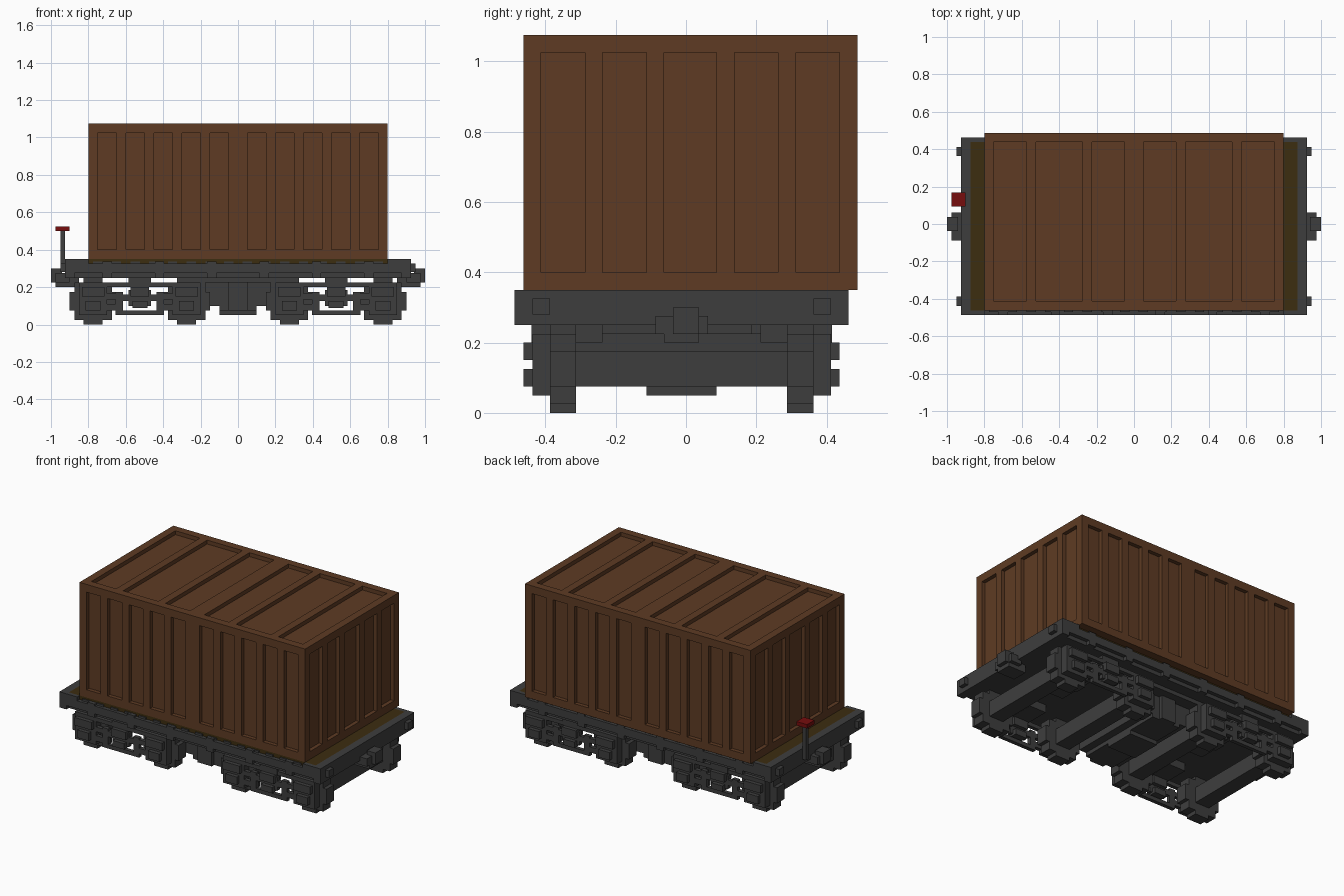
import bpy, bmesh
from mathutils import Vector

cube = bpy.data.objects.get("Cube")
if cube:
    bpy.data.objects.remove(cube, do_unlink=True)

YC = -0.0125      # lengthwise centre line of the underframe


def material(name, rgb):
    m = bpy.data.materials.new(name)
    m.use_nodes = True
    col = (*rgb, 1)
    m.diffuse_color = col
    bsdf = m.node_tree.nodes["Principled BSDF"]
    bsdf.inputs["Base Color"].default_value = col
    bsdf.inputs["Roughness"].default_value = 0.9
    return m


BROWN = material("rust brown", (0.112, 0.044, 0.017))
GREY = material("dark grey", (0.048, 0.048, 0.048))
OLIVE = material("dark olive wood", (0.046, 0.026, 0.005))
RED = material("dark red", (0.18, 0.004, 0.004))


def finish(name, bm, mat):
    me = bpy.data.meshes.new(name)
    bm.to_mesh(me)
    bm.free()
    me.materials.append(mat)
    ob = bpy.data.objects.new(name, me)
    bpy.context.collection.objects.link(ob)
    return ob


def boxes(name, mat, parts):
    """One object from boxes given as (x0, x1, y0, y1, z0, z1)."""
    bm = bmesh.new()
    for x0, x1, y0, y1, z0, z1 in parts:
        made = bmesh.ops.create_cube(bm, size=1)
        for v in made["verts"]:
            v.co = ((x0 + x1) / 2 + v.co.x * (x1 - x0),
                    (y0 + y1) / 2 + v.co.y * (y1 - y0),
                    (z0 + z1) / 2 + v.co.z * (z1 - z0))
    return finish(name, bm, mat)


def flip_x(parts):
    return [(-b, -a, *rest) for a, b, *rest in parts]


def flip_y(parts):
    return [(a, b, 2 * YC - d, 2 * YC - c, e, f) for a, b, c, d, e, f in parts]


def shift_x(parts, dx):
    return [(a + dx, b + dx, *rest) for a, b, *rest in parts]


# --- Container: five ribbed sides with recessed panels, plain floor ---
def quad(bm, pts, outward):
    f = bm.faces.new([bm.verts.new(p) for p in pts])
    f.normal_update()
    if f.normal.dot(outward) < 0:
        f.normal_flip()


def panelled_side(bm, axis, level, sign, us, vs, depth=0.025):
    """Grid of cells; each cell with odd row and column is a recessed panel."""
    ua, va = [a for a in range(3) if a != axis]

    def pt(u, v, w):
        p = Vector((0, 0, 0))
        p[ua], p[va], p[axis] = u, v, w
        return p

    normal = Vector((0, 0, 0))
    normal[axis] = sign
    inner = level - sign * depth
    for i in range(len(us) - 1):
        for j in range(len(vs) - 1):
            ring = [(us[i], vs[j]), (us[i + 1], vs[j]),
                    (us[i + 1], vs[j + 1]), (us[i], vs[j + 1])]
            panel = i % 2 and j % 2
            quad(bm, [pt(u, v, inner if panel else level) for u, v in ring], normal)
            if panel:
                mid = pt((us[i] + us[i + 1]) / 2, (vs[j] + vs[j + 1]) / 2, level)
                for k in range(4):
                    a, b = ring[k], ring[(k + 1) % 4]
                    edge_mid = (pt(*a, level) + pt(*b, level)) / 2
                    quad(bm, [pt(*a, level), pt(*b, level),
                              pt(*b, inner), pt(*a, inner)], mid - edge_mid)


X, Y0, Y1, Z0, Z1 = 0.8, -0.4625, 0.4875, 0.35, 1.075
half = [e for k in range(5) for e in (0.05 + 0.15 * k, 0.15 + 0.15 * k)] + [X]
long_cuts = [-v for v in reversed(half)] + half
end_cuts = [Y0, -0.4125, -0.2875, -0.2375, -0.1125, -0.0625, 0.0875,
            0.1375, 0.2625, 0.3125, 0.4375, Y1]
roof_half = [0.05, 0.225, 0.275, 0.525, 0.575, 0.75, X]
roof_cuts = [-v for v in reversed(roof_half)] + roof_half
heights = [Z0, 0.4, 1.025, Z1]

bm = bmesh.new()
for s in (-1, 1):
    panelled_side(bm, 0, s * X, s, end_cuts, heights)
    panelled_side(bm, 1, Y0 if s < 0 else Y1, s, long_cuts, heights)
panelled_side(bm, 2, Z1, 1, roof_cuts, [Y0, -0.4125, 0.4375, Y1])
quad(bm, [(-X, Y0, Z0), (X, Y0, Z0), (X, Y1, Z0), (-X, Y1, Z0)], Vector((0, 0, -1)))
bmesh.ops.remove_doubles(bm, verts=bm.verts, dist=1e-5)
finish("container", bm, BROWN)

# --- Flat bed: wooden deck, sills, stake pockets ---
boxes("deck", OLIVE, [(-0.875, 0.875, -0.4625, 0.4375, 0.32, 0.35)])
side = [(-0.925, 0.925, -0.4875, -0.4375, 0.275, 0.325),
        (-0.925, 0.925, -0.4625, -0.4375, 0.25, 0.275)]
side += [(x - 0.025, x + 0.025, -0.4875, -0.4625, 0.25, 0.337)
         for x in (-0.7, -0.42, -0.14, 0.14, 0.42, 0.7)]
side += [(x - 0.025, x + 0.025, -0.47, -0.4625, 0.325, 0.338)
         for x in [-0.85 + 0.1 * k for k in range(18)]]
boxes("side_sills", GREY, side + flip_y(side))
ends = [(0.875, 0.925, -0.4625, 0.4375, 0.25, 0.35),
        (0.875, 0.925, -0.4875, 0.4625, 0.25, 0.325),
        (0.8, 0.925, -0.4875, -0.4625, 0.325, 0.35),
        (0.8, 0.925, 0.4375, 0.4625, 0.325, 0.35)]
boxes("end_beams", GREY, ends + flip_x(ends))
boxes("underframe", GREY, [(-0.9, 0.9, -0.44, 0.415, 0.25, 0.32)])

# --- End fittings: couplers and bumper blocks ---
coupler = [(0.9, 0.975, -0.0875, 0.0625, 0.225, 0.275),
           (0.94, 1.0, -0.0375, 0.0375, 0.225, 0.3),
           (0.925, 0.975, -0.0625, 0.0375, 0.2, 0.225),
           (0.85, 0.925, -0.0625, 0.0375, 0.2, 0.25)]
bumper = [(0.925, 0.95, -0.4375, -0.3875, 0.28, 0.325)]
bumper += flip_y(bumper)
for label, parts in (("left", coupler), ("right", flip_x(coupler))):
    boxes(label + "_coupler", GREY, parts)
boxes("bumper_blocks", GREY, bumper + flip_x(bumper))

# --- Hand brake on the right end ---
boxes("brake_post", GREY, [(-0.95, -0.925, 0.1175, 0.1425, 0.28, 0.5)])
boxes("brake_wheel", RED, [(-0.975, -0.9, 0.0925, 0.1675, 0.5, 0.525)])

# --- Stepped belly equipment between the bogies ---
boxes("belly_tank", GREY, [
    (-0.1, 0.1, -0.1125, 0.0875, 0.05, 0.25),
    (-0.1, 0.1, -0.3125, 0.2875, 0.075, 0.25),
    (-0.15, 0.15, -0.3125, 0.2875, 0.1, 0.25),
    (-0.175, 0.175, -0.3125, 0.2875, 0.175, 0.25),
    (-0.225, 0.225, -0.3875, 0.3625, 0.225, 0.25),
    (-0.05, 0.05, -0.3375, 0.3125, 0.075, 0.25)])

# --- Bogies: stepped wheels, axles, open side frames ---
wheel = [(-0.05, 0.05, -0.3875, -0.3125, 0, 0.25),
         (-0.1, 0.1, -0.3875, -0.3125, 0.025, 0.225),
         (-0.125, 0.125, -0.3875, -0.3125, 0.075, 0.175)]
axle = [(-0.05, 0.05, -0.32, 0.295, 0.075, 0.175)]
# Journal boxes with two proud blocks
journal = [(-0.075, 0.075, -0.4375, -0.3875, 0.05, 0.225),
           (-0.04, 0.04, -0.4625, -0.4375, 0.075, 0.125),
           (-0.06, 0.06, -0.4625, -0.4375, 0.15, 0.2)]
# Frame bars, spring pack and struts, mirrored about the bogie centre
half_frame = [(0.0, 0.25, -0.4375, -0.4125, 0.2, 0.225),
              (0.0, 0.1, -0.4375, -0.4125, 0.05, 0.075),
              (0.0, 0.05, -0.4625, -0.3875, 0.15, 0.2),
              (0.0, 0.04, -0.4625, -0.3875, 0.0875, 0.125),
              (0.0, 0.06, -0.4375, -0.4125, 0.1, 0.185),
              (0.05, 0.09, -0.4375, -0.4125, 0.125, 0.16),
              (0.09, 0.13, -0.4375, -0.4125, 0.05, 0.175),
              (0.13, 0.19, -0.4375, -0.4125, 0.075, 0.11),
              (0.13, 0.19, -0.4375, -0.4125, 0.135, 0.165)]
frame = half_frame + flip_x(half_frame)
bolster = [(-0.06, 0.06, -0.44, -0.2375, 0.2, 0.25),
           (-0.06, 0.06, -0.0875, 0.1875, 0.225, 0.25)]

for label, cx in (("left", 0.525), ("right", -0.525)):
    wheels = shift_x(wheel, -0.25) + shift_x(wheel, 0.25)
    journals = shift_x(journal, -0.25) + shift_x(journal, 0.25)
    axles = shift_x(axle, -0.25) + shift_x(axle, 0.25)
    sides = frame + journals
    for part, items in (("wheels", wheels + flip_y(wheels)),
                        ("axles", axles),
                        ("side_frames", sides + flip_y(sides)),
                        ("bolster", bolster + flip_y(bolster[:1]))):
        boxes(f"{label}_bogie_{part}", GREY, shift_x(items, cx))
